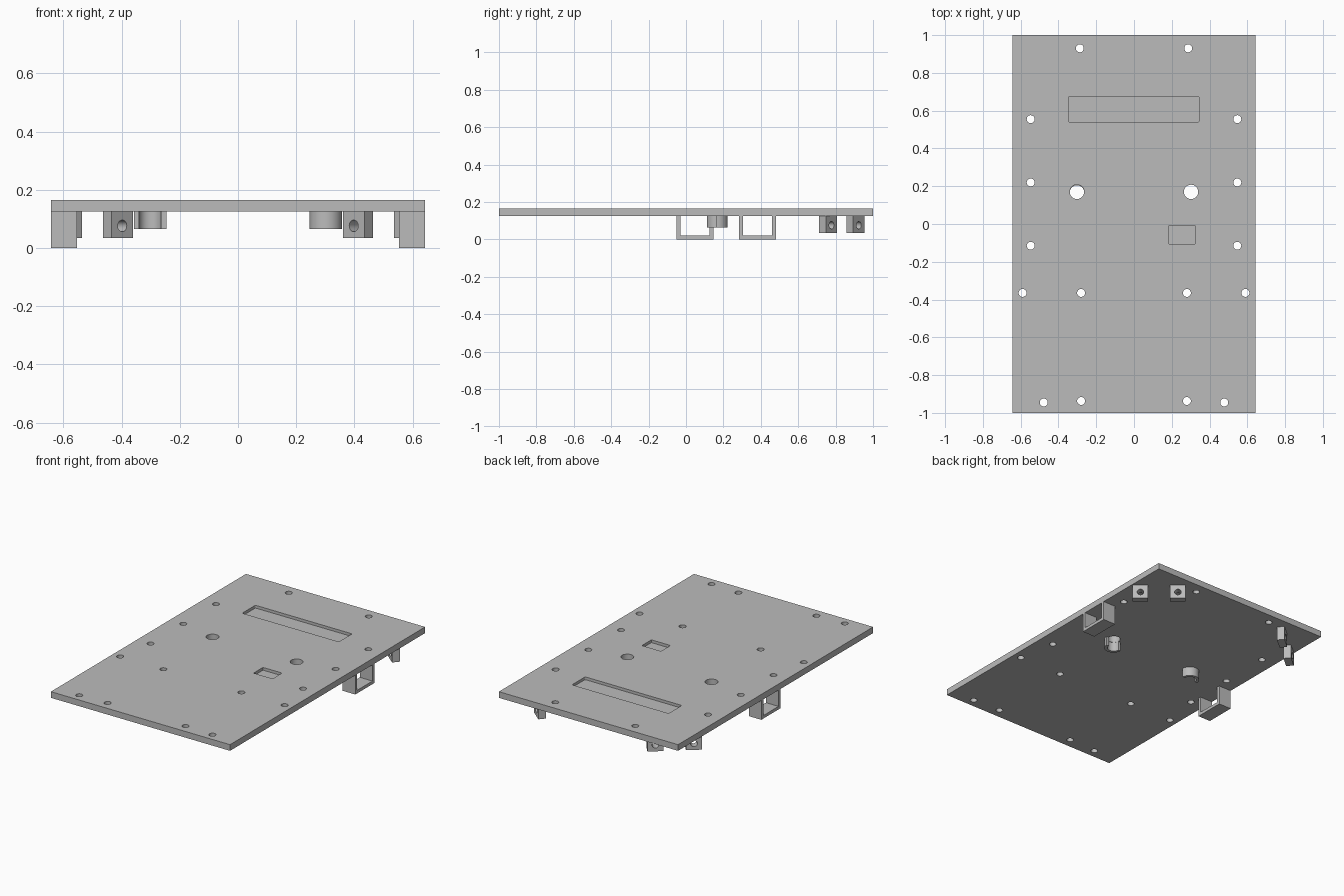
import bpy
import bmesh
from math import cos, sin, pi, radians
from mathutils import Matrix, Vector

if "Cube" in bpy.data.objects:
    bpy.data.objects.remove(bpy.data.objects["Cube"], do_unlink=True)

grey = bpy.data.materials.new("plain grey")
grey.use_nodes = True
grey.diffuse_color = (0.5, 0.5, 0.5, 1)
grey.node_tree.nodes["Principled BSDF"].inputs["Base Color"].default_value = (0.5, 0.5, 0.5, 1)

TOP, UNDER = 0.165, 0.125


def finish(name, bm):
    bmesh.ops.recalc_face_normals(bm, faces=bm.faces)
    mesh = bpy.data.meshes.new(name)
    bm.to_mesh(mesh)
    bm.free()
    obj = bpy.data.objects.new(name, mesh)
    mesh.materials.append(grey)
    bpy.context.collection.objects.link(obj)
    return obj


def add_box(bm, x0, x1, y0, y1, z0, z1):
    size = Matrix.Diagonal((x1 - x0, y1 - y0, z1 - z0, 1))
    mid = Matrix.Translation(((x0 + x1) / 2, (y0 + y1) / 2, (z0 + z1) / 2))
    bmesh.ops.create_cube(bm, size=1, matrix=mid @ size)


def add_cylinder(bm, radius, depth, matrix):
    bmesh.ops.create_cone(bm, cap_ends=True, segments=32, radius1=radius,
                          radius2=radius, depth=depth, matrix=matrix)


def extrude(name, points, direction):
    """Solid made by pushing a flat outline along a direction."""
    bm = bmesh.new()
    face = bm.faces.new([bm.verts.new(p) for p in points])
    moved = bmesh.ops.extrude_face_region(bm, geom=[face])["geom"]
    verts = [v for v in moved if isinstance(v, bmesh.types.BMVert)]
    bmesh.ops.translate(bm, verts=verts, vec=direction)
    return finish(name, bm)


def cut(obj, cutter):
    cutter.hide_render = True
    mod = obj.modifiers.new("cut", "BOOLEAN")
    mod.operation = "DIFFERENCE"
    mod.solver = "EXACT"
    mod.object = cutter
    bpy.context.view_layer.update()
    graph = bpy.context.evaluated_depsgraph_get()
    mesh = bpy.data.meshes.new_from_object(obj.evaluated_get(graph))
    obj.modifiers.clear()
    obj.data = mesh
    bpy.data.objects.remove(cutter, do_unlink=True)


def smooth(obj):
    bpy.ops.object.select_all(action="DESELECT")
    obj.select_set(True)
    bpy.context.view_layer.objects.active = obj
    bpy.ops.object.shade_smooth_by_angle(angle=radians(30))


# Base plate
bm = bmesh.new()
add_box(bm, -0.643, 0.643, -1, 1, UNDER, TOP)
plate = finish("base_plate", bm)

# Screw holes and motor holes, mirrored left and right
bm = bmesh.new()
holes = [(0.287, 0.93), (0.547, 0.555), (0.547, 0.22), (0.547, -0.115),
         (0.59, -0.365), (0.28, -0.365), (0.28, -0.937), (0.478, -0.945)]
for side in (-1, 1):
    for x, y in holes:
        add_cylinder(bm, 0.021, 0.2, Matrix.Translation((side * x, y, 0.145)))
    add_cylinder(bm, 0.038, 0.2, Matrix.Translation((side * 0.302, 0.17, 0.145)))
cut(plate, finish("hole_cutter", bm))

# Shallow pockets in the top: long slot with rounded corners, small square
bm = bmesh.new()
add_box(bm, -0.348, 0.346, 0.54, 0.675, TOP - 0.018, TOP + 0.05)
upright = [e for e in bm.edges if abs((e.verts[0].co - e.verts[1].co).z) > 0.01]
bmesh.ops.bevel(bm, geom=upright, offset=0.008, segments=4, affect="EDGES", profile=0.5)
add_box(bm, 0.185, 0.322, -0.105, -0.008, TOP - 0.018, TOP + 0.05)
cut(plate, finish("pocket_cutter", bm))
smooth(plate)

# Square U brackets under the long edges, staggered
for name, x, y in (("left_bracket", 0.553, 0.382), ("right_bracket", -0.643, 0.048)):
    out, inn, floor = 0.098, 0.078, 0.02
    outline = [(-out, UNDER), (-out, 0), (out, 0), (out, UNDER),
               (inn, UNDER), (inn, floor), (-inn, floor), (-inn, UNDER)]
    extrude(name, [(x, y + a, z) for a, z in outline], (0.09, 0, 0))

# Half round collars: the left opens to the back, the right to the front
for name, side in (("left_collar", 1), ("right_collar", -1)):
    steps = [pi * i / 20 for i in range(21)]
    arc = [(0.056, a) for a in steps] + [(0.038, a) for a in reversed(steps)]
    ring = [(side * 0.302 + r * cos(a), 0.167 - side * r * sin(a), 0.065) for r, a in arc]
    smooth(extrude(name, ring, (0, 0, UNDER - 0.065)))

# Drilled lugs, turned to face the back corners
for word, side in (("left", 1), ("right", -1)):
    for place, x, y in (("back", 0.4125, 0.906), ("front", 0.587, 0.76)):
        frame = (Matrix.Translation((side * x, y, 0.08))
                 @ Matrix.Rotation(radians(-40 * side), 4, "Z"))
        bm = bmesh.new()
        bmesh.ops.create_cube(bm, size=1, matrix=frame @ Matrix.Diagonal((0.095, 0.047, 0.09, 1)))
        lug = finish(f"{word}_{place}_lug", bm)
        bm = bmesh.new()
        drill = Matrix.Translation(Vector((0, 0, -0.004))) @ Matrix.Rotation(pi / 2, 4, "X")
        add_cylinder(bm, 0.02, 0.2, frame @ drill)
        cut(lug, finish("drill_cutter", bm))
        smooth(lug)
